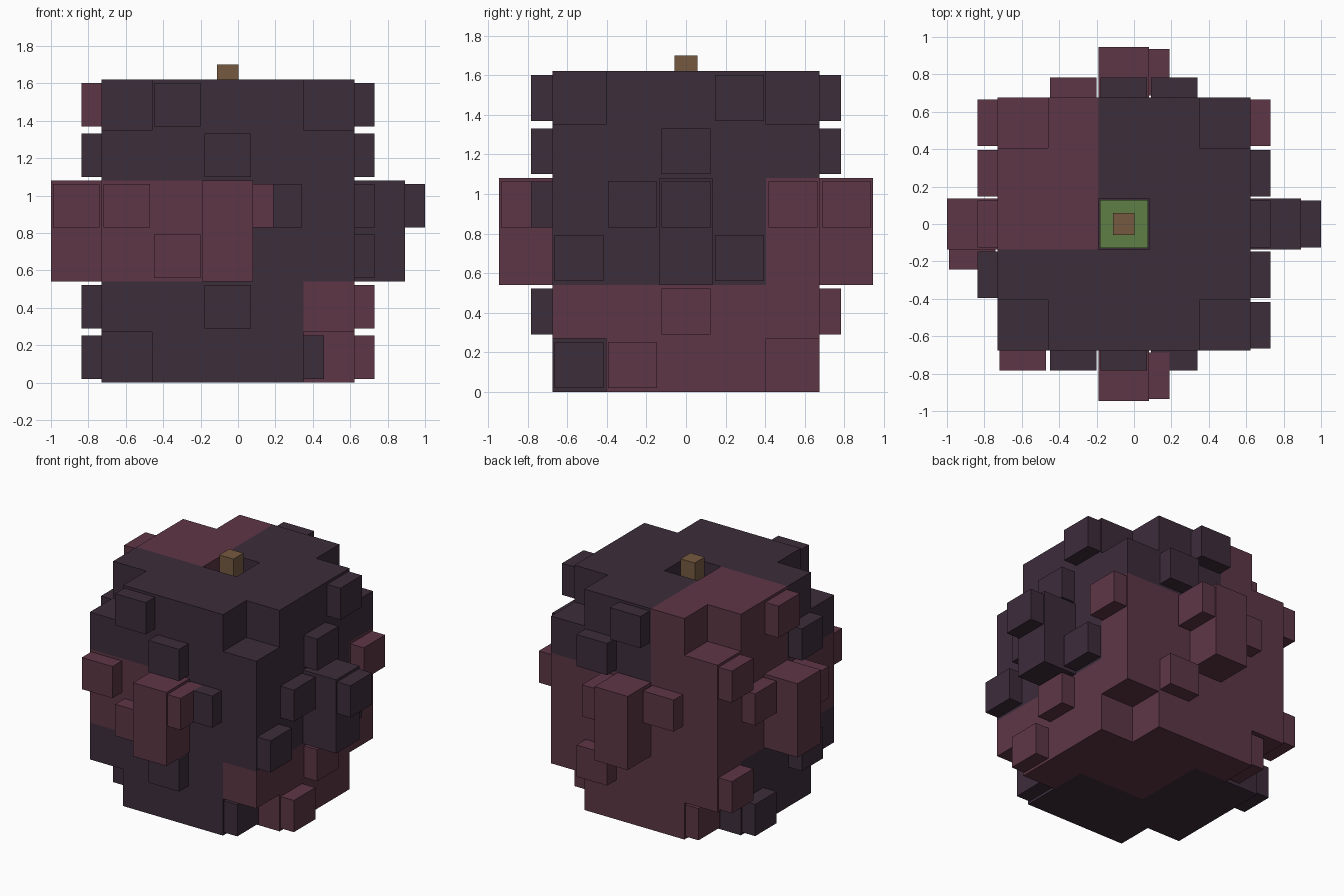
import bpy, bmesh
from mathutils import Vector

if "Cube" in bpy.data.objects:
    bpy.data.objects.remove(bpy.data.objects["Cube"])

S = 2 / 7.4                      # block size
ORIGIN = Vector((-1.0, -3.5 * S, 0.0))


def material(name, rgb):
    m = bpy.data.materials.new(name)
    m.diffuse_color = (*rgb, 1)
    m.use_nodes = True
    m.node_tree.nodes["Principled BSDF"].inputs["Base Color"].default_value = m.diffuse_color
    return m


DARK = material("dark purple", (0.046, 0.026, 0.044))
RED = material("berry red", (0.110, 0.037, 0.060))
GREEN = material("leaf green", (0.112, 0.210, 0.060))
BROWN = material("stem brown", (0.180, 0.102, 0.051))


def finish(bm, name, mats):
    me = bpy.data.meshes.new(name)
    bmesh.ops.recalc_face_normals(bm, faces=bm.faces)
    bm.to_mesh(me)
    bm.free()
    for m in mats:
        me.materials.append(m)
    ob = bpy.data.objects.new(name, me)
    bpy.context.collection.objects.link(ob)
    return ob


def add_box(bm, centre, size, mat=0):
    verts = bmesh.ops.create_cube(bm, size=1)["verts"]
    for v in verts:
        v.co = Vector(centre) + Vector([a * b for a, b in zip(v.co, size)])
    for f in {f for v in verts for f in v.link_faces}:
        f.material_index = mat


def centre_of(cell):
    return ORIGIN + (Vector(cell) + Vector((0.5, 0.5, 0.5))) * S


def is_red(i, j, k):
    # patches of the second berry colour, per pair of layers
    if k < 2:
        return i == 5 or j == 5 or (i >= 3 and j >= 3)
    if k < 4:
        return not (i >= 4 and j <= 4)
    return i <= 2 and j >= 3


# which grid cells belong to the berry
HOLE = (3, 3, 5)
cells = set()
for k in range(6):
    for i in range(1, 6):
        for j in range(1, 6):
            corner = i in (1, 5) and j in (1, 5)
            if not (corner and k in (0, 5)):
                cells.add((i, j, k))
    if k in (2, 3):
        cells |= {(0, 3, k), (6, 3, k), (3, 0, k), (3, 6, k)}
body_cells = cells - {HOLE}

# body: only the outward faces of the blocks
bm = bmesh.new()
for c in sorted(body_cells):
    for axis in range(3):
        for sign in (-1, 1):
            d = Vector((0, 0, 0))
            d[axis] = sign
            if tuple(int(a + b) for a, b in zip(c, d)) in body_cells:
                continue
            u = Vector((0, 0, 0))
            u[(axis + 1) % 3] = 1
            w = d.cross(u)
            p = centre_of(c)
            f = bm.faces.new([bm.verts.new(p + (d + u * a + w * b) * S / 2)
                              for a, b in ((-1, -1), (1, -1), (1, 1), (-1, 1))])
            f.material_index = int(is_red(*c))
bmesh.ops.remove_doubles(bm, verts=bm.verts, dist=0.0005)
finish(bm, "berry_body", (DARK, RED))

# bumps: one on every third block, on its first free side
bm = bmesh.new()
for c in sorted(body_cells):
    i, j, k = c
    if (j - i - k) % 3:
        continue
    for dx, dy in ((1, 0), (0, -1), (-1, 0), (0, 1)):
        if (i + dx, j + dy, k) in cells:
            continue
        d = Vector((dx, dy, 0))
        depth, wide = 0.4 * S, 0.92 * S
        size = (depth if dx else wide, depth if dy else wide, 0.86 * S)
        add_box(bm, centre_of(c) + d * (S + depth) / 2, size, int(is_red(*c)))
        break
finish(bm, "berry_bumps", (DARK, RED))

# leaf base at the bottom of the top hole
cx, cy, _ = centre_of(HOLE)
bm = bmesh.new()
add_box(bm, (cx, cy, 5 * S + 0.004), (0.258, 0.258, 0.02))
finish(bm, "leaf_base", (GREEN,))

# stem
bm = bmesh.new()
add_box(bm, (cx, cy, (5 * S + 1.70) / 2), (0.115, 0.115, 1.70 - 5 * S))
finish(bm, "stem", (BROWN,))
